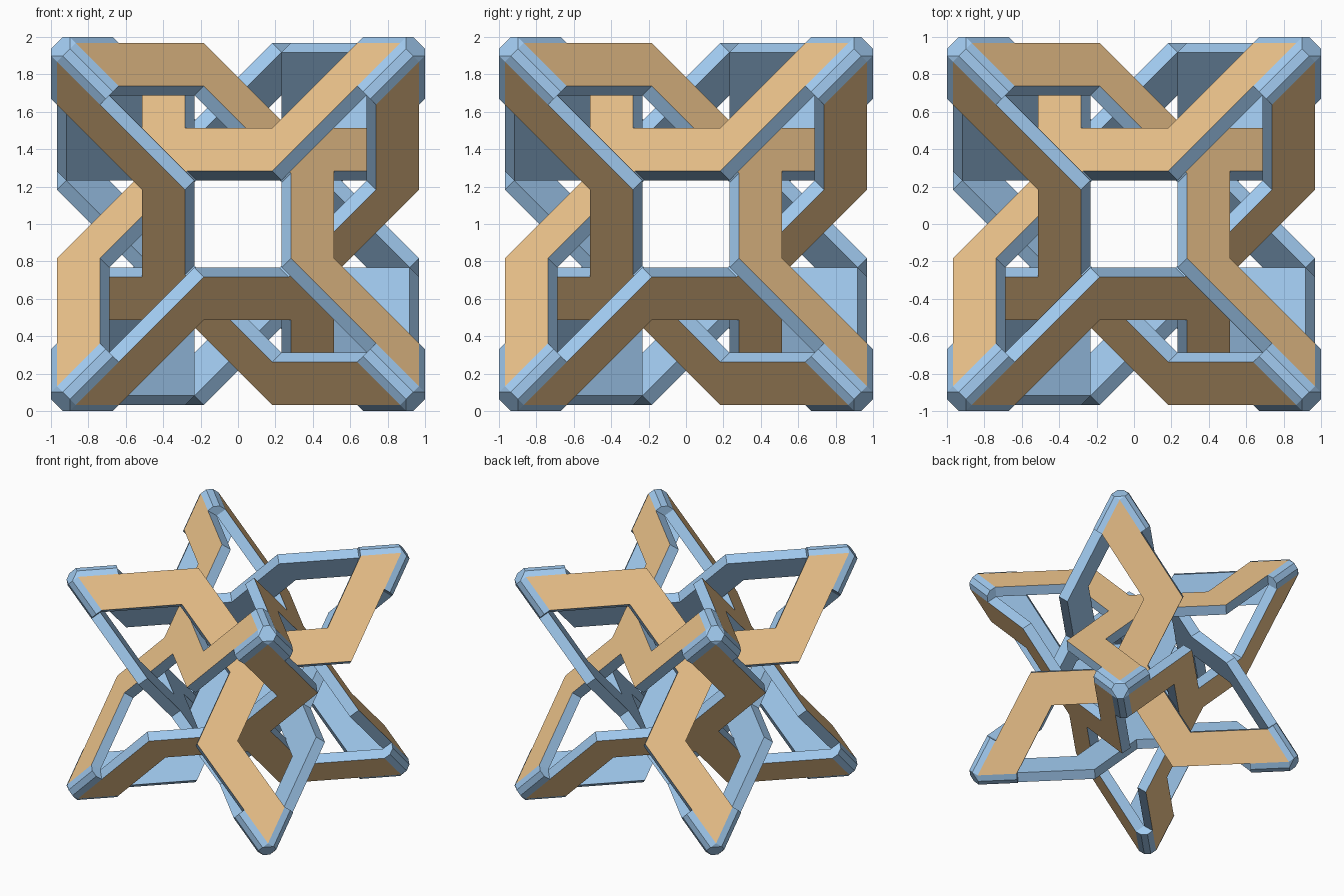
import bpy, bmesh
from itertools import permutations, product
from mathutils import Matrix, Vector

if "Cube" in bpy.data.objects:
    bpy.data.objects.remove(bpy.data.objects["Cube"])

OUT = 0.968          # outer limit of the arms
W = 0.23             # strip width (measured along an axis)
INN = 0.283          # inner limit of the hub strips
S = 0.05             # plate thickness along each axis
K = OUT + 2 * S      # front plane: a + b + c = K
SEG = 3              # facets round each joint


def material(name, rgb):
    m = bpy.data.materials.new(name)
    m.diffuse_color = (*rgb, 1)
    m.use_nodes = True
    m.node_tree.nodes["Principled BSDF"].inputs["Base Color"].default_value = m.diffuse_color
    return m


BLUE = material("blue", (0.36, 0.60, 0.88))
ORANGE = material("orange", (0.85, 0.55, 0.26))

# the 24 rotations of a cube
ROTS = []
for p in permutations(range(3)):
    for sg in product((1, -1), repeat=3):
        m = Matrix([[sg[r] if c == p[r] else 0 for c in range(3)] for r in range(3)])
        if m.determinant() > 0:
            ROTS.append(m)


def cyc(v, n):
    for _ in range(n):
        v = Vector((v.z, v.x, v.y))
    return v


def prism(bm, front, back, mat=0):
    """Solid between two matching rings."""
    f = [bm.verts.new(v) for v in front]
    b = [bm.verts.new(v) for v in back]
    n = len(f)
    top = bm.faces.new(f)
    bot = bm.faces.new(b[::-1])
    top.material_index = mat
    faces = [top, bot]
    for i in range(n):
        j = (i + 1) % n
        faces.append(bm.faces.new((f[j], f[i], b[i], b[j])))
    bmesh.ops.recalc_face_normals(bm, faces=faces)


def on_plane(b, c):
    return Vector((K - b - c, b, c))


def joint_arc(p):
    """Hinge point and rounded points bridging to the neighbouring plate."""
    hinge = p - Vector((S, S, S))
    n1, n2 = Vector((1, 1, 1)).normalized(), Vector((-1, -1, 1)).normalized()
    r = S * 3 ** 0.5
    return [hinge] + [hinge + r * n1.slerp(n2, i / SEG) for i in range(SEG + 1)]


def finish(bm, name, rot, mats):
    bm.transform(Matrix.Translation((0, 0, 1)) @ rot.to_4x4())
    me = bpy.data.meshes.new(name)
    bm.to_mesh(me)
    bm.free()
    for m in mats:
        me.materials.append(m)
    bpy.context.collection.objects.link(bpy.data.objects.new(name, me))


# one bent arm of the three-armed plate
ARM = [on_plane(INN + W, INN), on_plane(OUT, INN), on_plane(OUT, OUT),
       on_plane(OUT - W, OUT), on_plane(OUT - W, INN + W)]
OUTLINE = [cyc(v, n) for n in range(3) for v in ARM]
TIP_ARC = joint_arc(ARM[2])
INNER_ARC = joint_arc(ARM[3])

seen = set()
for rot in ROTS:
    key = tuple(round(x) for x in rot @ Vector((1, 1, 1)))
    if key in seen:
        continue
    seen.add(key)

    # three-armed plate, orange on its outer face
    bm = bmesh.new()
    prism(bm, OUTLINE, [v - Vector((S, S, S)) for v in OUTLINE], 1)
    finish(bm, "plate_%d" % len(seen), rot, (BLUE, ORANGE))

    # rounded joints at the three arm ends
    bm = bmesh.new()
    for n in range(3):
        prism(bm, [cyc(v, n) for v in TIP_ARC], [cyc(v, n) for v in INNER_ARC])
    finish(bm, "arm_joints_%d" % len(seen), rot, (BLUE,))

    # star point closing the three joints that meet at a corner
    bm = bmesh.new()
    flip = Matrix.Diagonal((-1, 1, 1))
    for n in range(3):
        for v in TIP_ARC:
            # turn the arc round the corner (-1, 1, 1)
            bm.verts.new(flip @ cyc(flip @ v, n))
    bmesh.ops.remove_doubles(bm, verts=bm.verts, dist=0.0005)
    res = bmesh.ops.convex_hull(bm, input=bm.verts)
    loose = [g for g in res["geom_interior"] if isinstance(g, bmesh.types.BMVert)]
    bmesh.ops.delete(bm, geom=loose, context="VERTS")
    bmesh.ops.recalc_face_normals(bm, faces=bm.faces)
    # (1,1,1)-turns visit every plate; the turns taking corners are made to match
    turn = Matrix.Diagonal([k for k in key]) if key[0] * key[1] * key[2] > 0 else \
        Matrix.Diagonal([-k for k in key]) @ Matrix(((0, -1, 0), (1, 0, 0), (0, 0, 1)))
    finish(bm, "star_point_%d" % len(seen), turn, (BLUE,))
